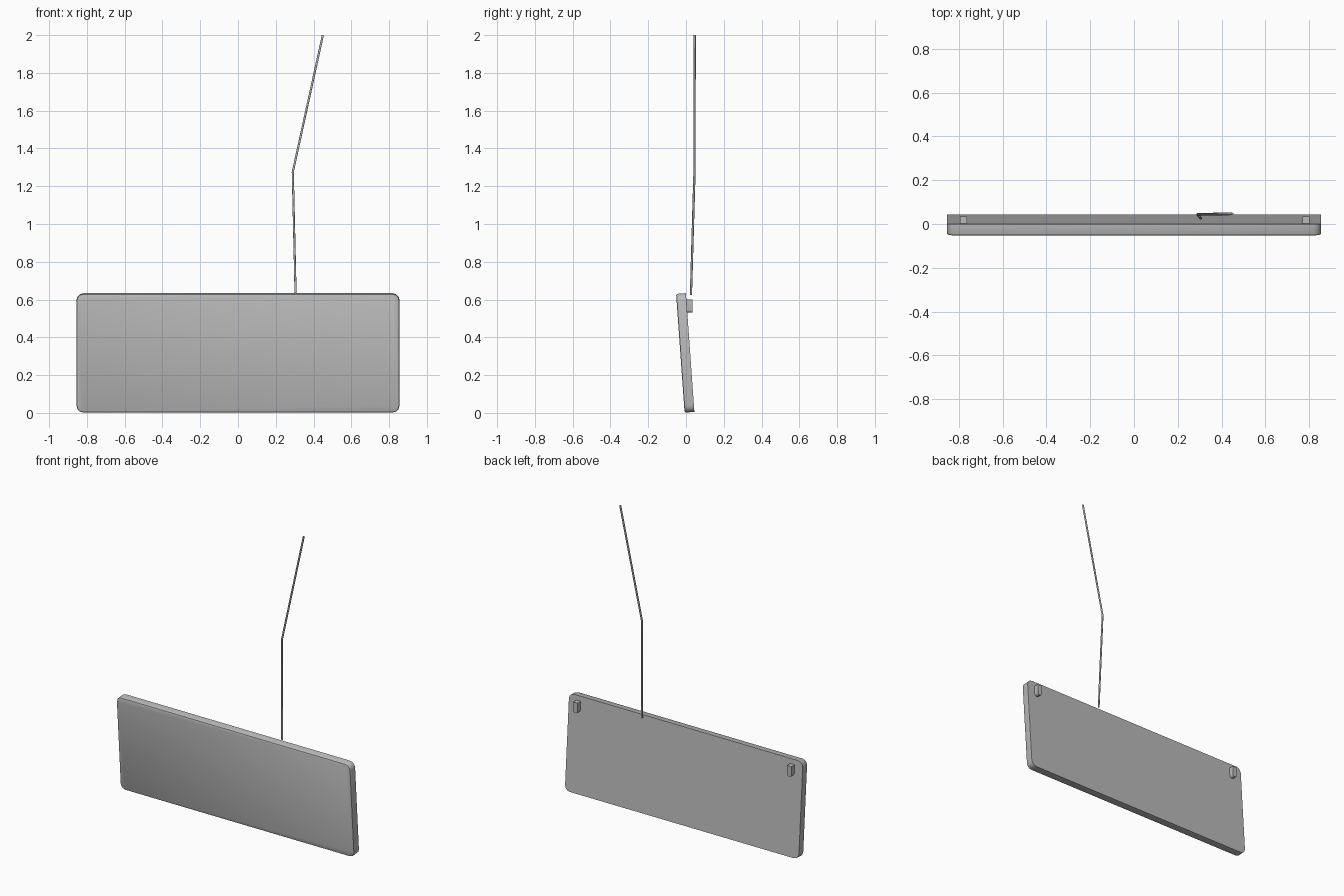
import bpy, bmesh, math
from mathutils import Matrix, Vector

cube = bpy.data.objects.get("Cube")
if cube:
    bpy.data.objects.remove(cube, do_unlink=True)

grey = bpy.data.materials.new("mid_grey")
grey.use_nodes = True
GREY = (0.5, 0.5, 0.5, 1)
grey.diffuse_color = GREY
grey.node_tree.nodes["Principled BSDF"].inputs["Base Color"].default_value = GREY

TILT = math.atan2(0.045, 0.63)
CENTRE = Vector((0, -0.004, 0.3175))


def finish(bm, name, angle):
    bmesh.ops.recalc_face_normals(bm, faces=bm.faces)
    mesh = bpy.data.meshes.new(name)
    bm.to_mesh(mesh)
    bm.free()
    obj = bpy.data.objects.new(name, mesh)
    bpy.context.collection.objects.link(obj)
    mesh.materials.append(grey)
    bpy.ops.object.select_all(action='DESELECT')
    obj.select_set(True)
    bpy.context.view_layer.objects.active = obj
    bpy.ops.object.shade_smooth_by_angle(angle=math.radians(angle))
    return obj


def box(size):
    bm = bmesh.new()
    bmesh.ops.create_cube(bm, size=1)
    bmesh.ops.scale(bm, vec=size, verts=bm.verts)
    return bm


def bevel(bm, edges, width, segments):
    bmesh.ops.bevel(bm, geom=edges, offset=width, segments=segments,
                    profile=0.5, affect='EDGES')


def along_y(edge):
    a, b = edge.verts
    return abs(a.co.y - b.co.y) > 0.01


# Slab with rounded corners, a softened front rim and a crisp back edge
bm = box((1.71, 0.052, 0.63))
bevel(bm, [e for e in bm.edges if along_y(e)], 0.036, 3)
bevel(bm, [e for e in bm.edges if all(v.co.y < -0.02 for v in e.verts)], 0.009, 2)
slab = finish(bm, "slab", 40)
slab.matrix_world = Matrix.Translation(CENTRE) @ Matrix.Rotation(TILT, 4, 'X')

# Two small feet near the upper back corners, rounded at the lower end
for side, x in (("right", -0.78), ("left", 0.785)):
    bm = box((0.032, 0.036, 0.07))
    low = [e for e in bm.edges if along_y(e) and all(v.co.z < 0 for v in e.verts)]
    bevel(bm, low, 0.013, 3)
    foot = finish(bm, side + "_foot", 40)
    foot.location = (x, 0.017, 0.566)

# Thin cable rising from behind the top edge, with a single bend
curve = bpy.data.curves.new("cable", 'CURVE')
curve.dimensions = '3D'
curve.bevel_depth = 0.006
curve.bevel_resolution = 1
curve.use_fill_caps = True
path = ((0.305, 0.026, 0.625), (0.29, 0.045, 1.275), (0.449, 0.046, 1.999))
spline = curve.splines.new('POLY')
spline.points.add(len(path) - 1)
for point, co in zip(spline.points, path):
    point.co = (*co, 1)
cable = bpy.data.objects.new("cable", curve)
bpy.context.collection.objects.link(cable)
curve.materials.append(grey)
